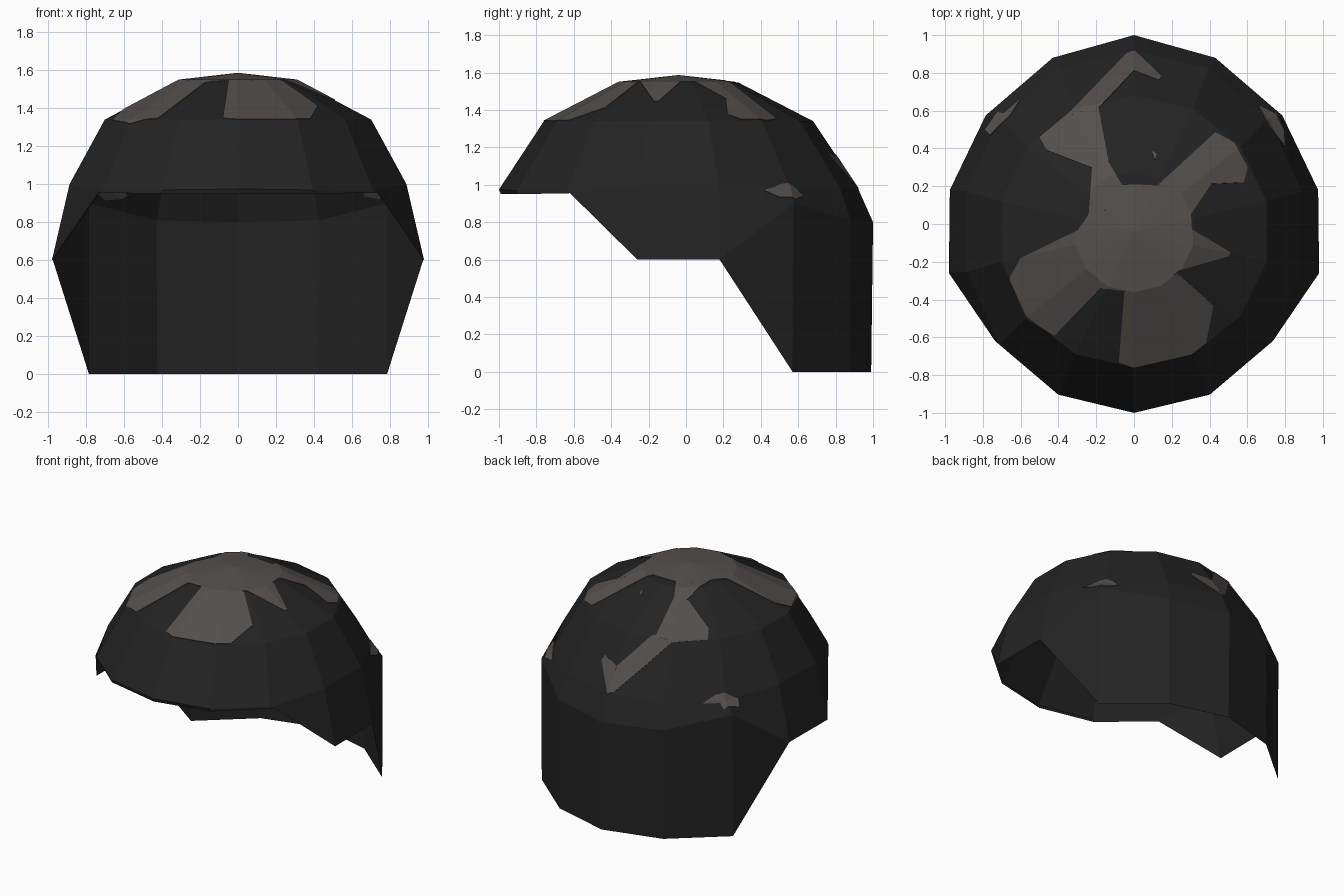
import bpy, bmesh, math
from mathutils import Vector

if "Cube" in bpy.data.objects:
    bpy.data.objects.remove(bpy.data.objects["Cube"], do_unlink=True)


def material(name, rgb):
    m = bpy.data.materials.new(name)
    m.use_nodes = True
    m.diffuse_color = (*rgb, 1)
    bsdf = m.node_tree.nodes["Principled BSDF"]
    bsdf.inputs["Base Color"].default_value = (*rgb, 1)
    bsdf.inputs["Roughness"].default_value = 0.9
    return m


black = material("soft black", (0.017, 0.017, 0.017))
grey = material("warm grey", (0.089, 0.079, 0.074))


def add_object(name, bm, mat):
    mesh = bpy.data.meshes.new(name)
    bm.to_mesh(mesh)
    mesh.materials.append(mat)
    ob = bpy.data.objects.new(name, mesh)
    bpy.context.collection.objects.link(ob)
    return ob


SIDES = 14
HALF = SIDES // 2
# Heights of the widest crown ring, front to back
RIM_Z = [0.975, 0.97, 0.965, 1.0, 1.0, 0.98, 0.98, 0.98]
# Edge below the crown: fringe, side locks, then nape bulge
EDGE = [(0, -0.99, 0.95), (0.405, -0.90, 0.95), (0.735, -0.62, 0.955),
        (0.98, -0.26, 0.6), (0.975, 0.18, 0.6), (0.785, 0.575, 0.9),
        (0.43, 0.88, 0.81), (0, 1.0, 0.80)]
# Lowest edge of the long back hair
NAPE = {5: (0.785, 0.57, 0), 6: (0.425, 0.875, 0), 7: (0, 0.99, 0)}


def half_index(k):
    return min(k, SIDES - k), (1 if k <= HALF else -1)


def build_hair():
    bm = bmesh.new()

    def oval(rx, ry, z):
        ring = []
        for k in range(SIDES):
            a = math.tau * k / SIDES
            h = z[half_index(k)[0]] if isinstance(z, list) else z
            ring.append(bm.verts.new((rx * math.sin(a), -0.04 - ry * math.cos(a), h)))
        return ring

    def mirrored(p, s):
        return bm.verts.new((p[0] * s, p[1], p[2]))

    top = bm.verts.new((0, -0.04, 1.583))
    rings = [[top] * SIDES, oval(0.32, 0.32, 1.547),
             oval(0.72, 0.72, 1.34), oval(0.91, 0.96, RIM_Z)]
    edge, nape = [], []
    for k in range(SIDES):
        h, s = half_index(k)
        edge.append(mirrored(EDGE[h], s))
        nape.append(mirrored(NAPE[h], s) if h in NAPE else edge[-1])
    rings += [edge, nape]
    for upper, lower in zip(rings, rings[1:]):
        for k in range(SIDES):
            n = (k + 1) % SIDES
            corners = list(dict.fromkeys((upper[k], lower[k], lower[n], upper[n])))
            if len(corners) > 2:
                bm.faces.new(corners)
    bm.normal_update()
    return bm


hair = build_hair()
add_object("hair_shell", hair, black)


def streak(name, outline):
    """Cut a convex outline, seen from above, out of the crown as a thin plate."""
    bm = hair.copy()
    bmesh.ops.triangulate(bm, faces=bm.faces[:])
    bm.normal_update()
    low = [f for f in bm.faces if f.normal.z < 0.05]
    bmesh.ops.delete(bm, geom=low, context='FACES')
    pts = [Vector((x, y, 0)) for x, y in outline]
    area = sum(a.x * b.y - b.x * a.y for a, b in zip(pts, pts[1:] + pts[:1]))
    if area < 0:
        pts.reverse()
    for a, b in zip(pts, pts[1:] + pts[:1]):
        d = b - a
        bmesh.ops.bisect_plane(bm, geom=bm.verts[:] + bm.edges[:] + bm.faces[:],
                               plane_co=a, plane_no=(d.y, -d.x, 0), clear_outer=True)
    ob = add_object(name, bm, grey)
    bm.free()
    mod = ob.modifiers.new("thickness", 'SOLIDIFY')
    mod.thickness = 0.008
    mod.offset = 0


# Crown patch with arms running down the dome
streak("crown_patch", [(-.31, -.05), (-.30, -.2), (-.17, -.34), (0, -.36), (.13, -.34),
                       (.23, -.25), (.31, -.1), (.3, .08), (.18, .2), (0, .21),
                       (-.13, .2), (-.24, .05)])
streak("back_left_streak", [(.13, .21), (.43, .485), (.53, .43), (.6, .3), (.58, .22), (.15, .2)])
streak("back_left_streak_root", [(.42, .23), (.3, .05), (.15, .2)])
streak("left_spike", [(.31, -.03), (.51, -.15), (.5, -.17), (.22, -.25)])
streak("front_streak", [(-.05, -.35), (-.08, -.73), (0, -.76), (.3, -.69), (.38, -.63),
                        (.42, -.43), (.23, -.26)])
streak("front_right_streak", [(-.27, -.02), (-.6, -.18), (-.66, -.29), (-.57, -.5),
                              (-.42, -.59), (-.17, -.33)])
# Hooked streak at the back right
streak("hook_root", [(-.22, .31), (-.24, .05), (-.05, .1), (-.06, .2), (-.13, .32)])
streak("hook_base", [(-.5, .46), (-.46, .39), (-.23, .3), (-.13, .31), (-.19, .63), (-.32, .61)])
streak("hook_band", [(-.36, .57), (-.18, .62), (0, .81), (0, .92), (-.04, .9)])
streak("hook_tip", [(0, .81), (.13, .76), (.145, .78), (0, .92)])
# Small slivers
streak("back_fleck", [(.09, .39), (.12, .37), (.11, .34)])
streak("left_sliver", [(.61, .65), (.75, .58), (.79, .5), (.8, .36), (.72, .51)])
streak("right_sliver", [(-.58, .69), (-.7, .62), (-.79, .5), (-.76, .47), (-.65, .58)])
hair.free()
